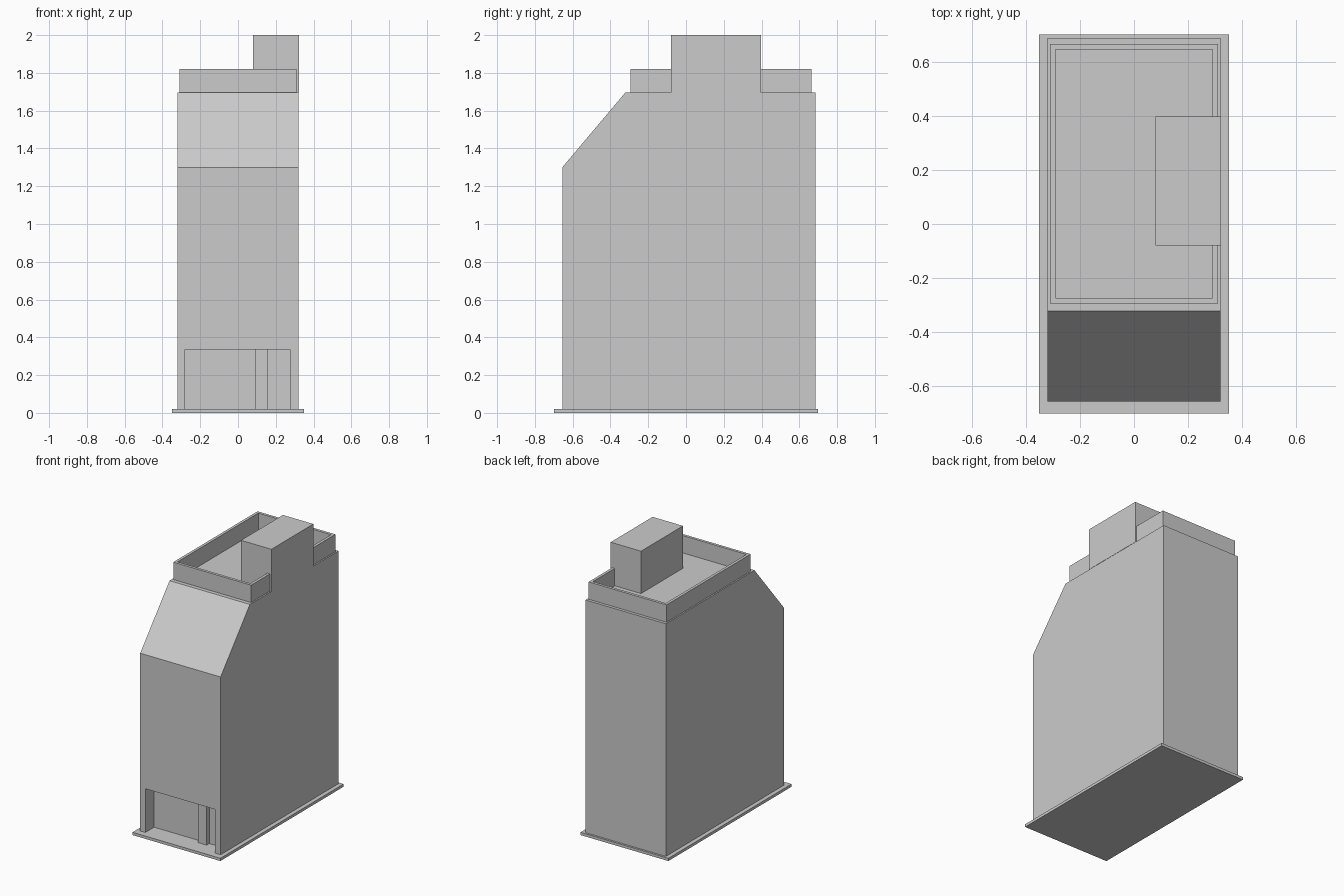
import bpy, bmesh

if "Cube" in bpy.data.objects:
    bpy.data.objects.remove(bpy.data.objects["Cube"])


def finish(name, bm):
    bmesh.ops.recalc_face_normals(bm, faces=bm.faces)
    mesh = bpy.data.meshes.new(name)
    bm.to_mesh(mesh)
    bm.free()
    ob = bpy.data.objects.new(name, mesh)
    bpy.context.collection.objects.link(ob)
    return ob


def prism(name, points, direction):
    """Extrude a closed planar outline along a direction."""
    bm = bmesh.new()
    face = bm.faces.new([bm.verts.new(p) for p in points])
    ext = bmesh.ops.extrude_face_region(bm, geom=[face])
    verts = [g for g in ext["geom"] if isinstance(g, bmesh.types.BMVert)]
    bmesh.ops.translate(bm, verts=verts, vec=direction)
    # keep the starting cap if the extrude removed it
    if not any(set(f.verts).isdisjoint(verts) for f in bm.faces):
        bm.faces.new([v for v in bm.verts if v not in verts])
    return finish(name, bm)


def box(name, x0, x1, y0, y1, z0, z1):
    return prism(name, [(x0, y0, z0), (x1, y0, z0), (x1, y1, z0), (x0, y1, z0)],
                 (0, 0, z1 - z0))


def ring(name, x0, x1, y0, y1, z0, z1, t):
    """Hollow rectangular wall with mitred corners."""
    bm = bmesh.new()
    loops = []
    for inset, z in ((0, z0), (0, z1), (t, z1), (t, z0)):
        a, b, c, d = x0 + inset, x1 - inset, y0 + inset, y1 - inset
        loops.append([bm.verts.new((x, y, z)) for x, y in
                      ((a, c), (b, c), (b, d), (a, d))])
    for i in range(4):
        lo, hi = loops[i], loops[(i + 1) % 4]
        for j in range(4):
            k = (j + 1) % 4
            bm.faces.new((lo[j], lo[k], hi[k], hi[j]))
    return finish(name, bm)


ROOF = 1.695

# Ground slab
box("base_slab", -0.35, 0.35, -0.70, 0.70, 0, 0.02)

# Main block with sloped upper front
profile = [(-0.655, 0.018), (0.686, 0.018), (0.686, ROOF),
           (-0.322, ROOF), (-0.655, 1.30)]
body = prism("building_body", [(-0.32, y, z) for y, z in profile], (0.64, 0, 0))

# Shopfront recess cut into the front wall
cutter = box("shopfront_cutter", -0.28, 0.275, -0.80, -0.555, -0.05, 0.335)
cutter.hide_render = True
cutter.hide_viewport = False
cut = body.modifiers.new("shopfront_recess", "BOOLEAN")
cut.operation = "DIFFERENCE"
cut.solver = "EXACT"
cut.object = cutter
bpy.context.view_layer.update()
bpy.context.view_layer.objects.active = body
bpy.ops.object.modifier_apply(modifier=cut.name)
bpy.data.objects.remove(cutter)

# Pillar between shop window and door
box("shopfront_pillar", 0.09, 0.16, -0.585, -0.55, 0.018, 0.336)

# Roof parapet and stair bulkhead
ring("roof_parapet", -0.31, 0.31, -0.293, 0.665, ROOF, 1.82, 0.02)
box("roof_bulkhead", 0.08, 0.322, -0.08, 0.397, ROOF, 2.0)
